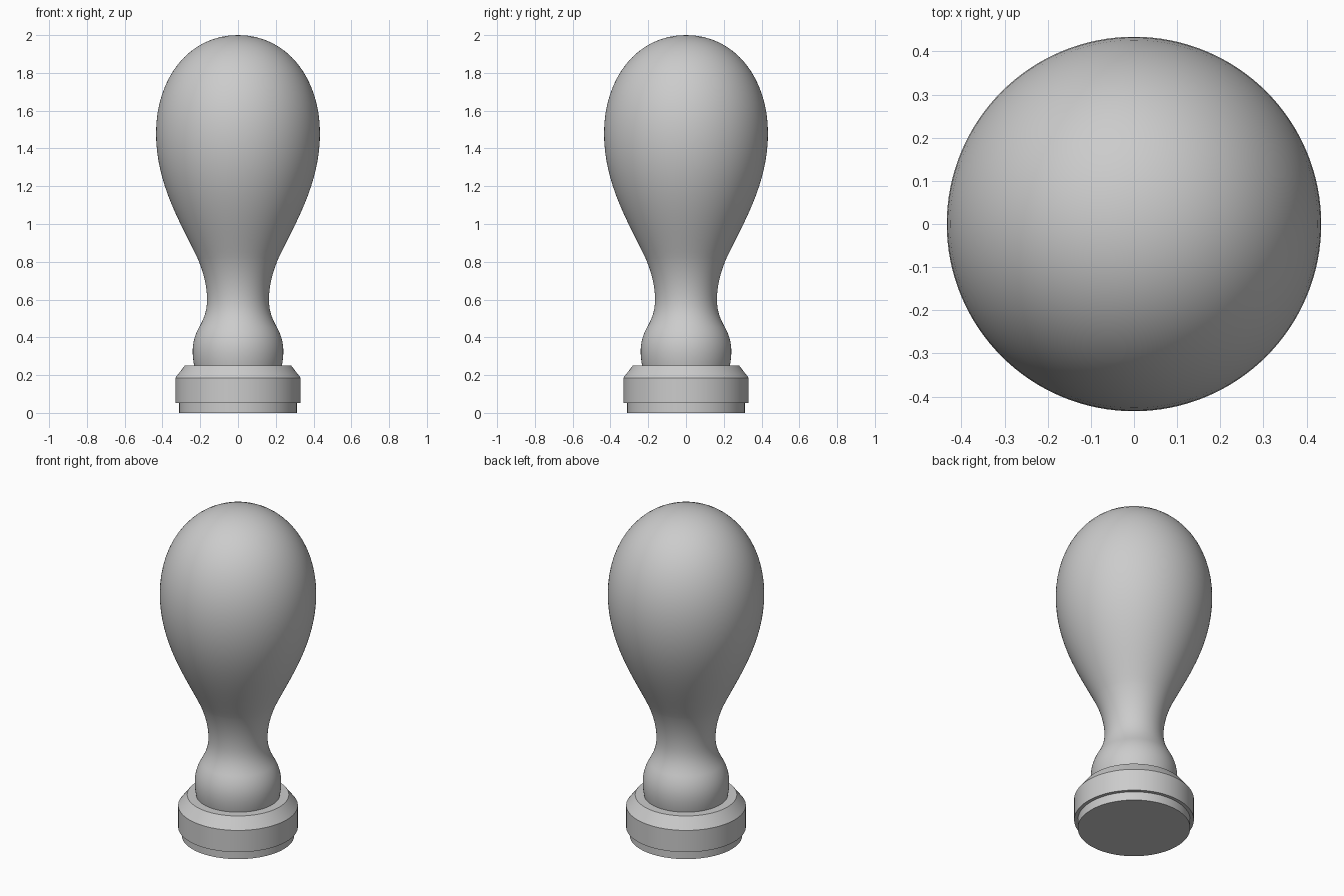
import bpy, math
from mathutils import Vector
from mathutils.geometry import interpolate_bezier

cube = bpy.data.objects.get("Cube")
if cube:
    bpy.data.objects.remove(cube, do_unlink=True)

grey = bpy.data.materials.new("plain_grey")
grey.use_nodes = True
colour = (0.6, 0.6, 0.6, 1)
grey.diffuse_color = colour
grey.node_tree.nodes["Principled BSDF"].inputs["Base Color"].default_value = colour


def lathe(name, profile, sides=128):
    """Spin an (r, z) profile, running bottom to top, around the z axis."""
    verts, faces, rings = [], [], []
    for r, z in profile:
        count = 1 if r < 1e-5 else sides
        rings.append([len(verts) + i for i in range(count)])
        for i in range(count):
            a = math.tau * i / sides
            verts.append((r * math.cos(a), r * math.sin(a), z))
    for low, high in zip(rings, rings[1:]):
        for i in range(sides):
            j = (i + 1) % sides
            if len(high) == 1:
                faces.append((low[i], low[j], high[0]))
            else:
                faces.append((low[i], low[j], high[j], high[i]))
    # Flat caps on open ends
    faces.append(rings[0][::-1])
    if len(rings[-1]) > 1:
        faces.append(rings[-1])
    mesh = bpy.data.meshes.new(name)
    mesh.from_pydata(verts, [], faces)
    mesh.materials.append(grey)
    obj = bpy.data.objects.new(name, mesh)
    bpy.context.collection.objects.link(obj)
    bpy.ops.object.select_all(action="DESELECT")
    obj.select_set(True)
    bpy.context.view_layer.objects.active = obj
    bpy.ops.object.shade_smooth_by_angle(angle=math.radians(30))
    return obj


# Handle: bulb foot, narrow neck and large rounded grip, as chained curves
curves = [
    [(.232, .25), (.237, .275), (.24, .30), (.24, .325)],
    [(.24, .325), (.24, .375), (.227, .415), (.205, .455)],
    [(.205, .455), (.18, .5), (.164, .54), (.164, .6)],
    [(.164, .6), (.164, .665), (.18, .74), (.215, .82)],
    [(.215, .82), (.30, 1.0), (.434, 1.21), (.434, 1.48)],
    [(.434, 1.48), (.434, 1.77), (.262, 2), (0, 2)],
]
profile = []
for curve in curves:
    points = interpolate_bezier(*[Vector(p).to_3d() for p in curve], 17)
    profile += [(p.x, p.y) for p in points[bool(profile):]]
lathe("handle", profile)

# Collar with a chamfered top edge
lathe("collar", [(.332, .052), (.332, .185), (.282, .25)])

# Stamping disc below the collar
lathe("base_disc", [(.312, 0), (.312, .052)])
